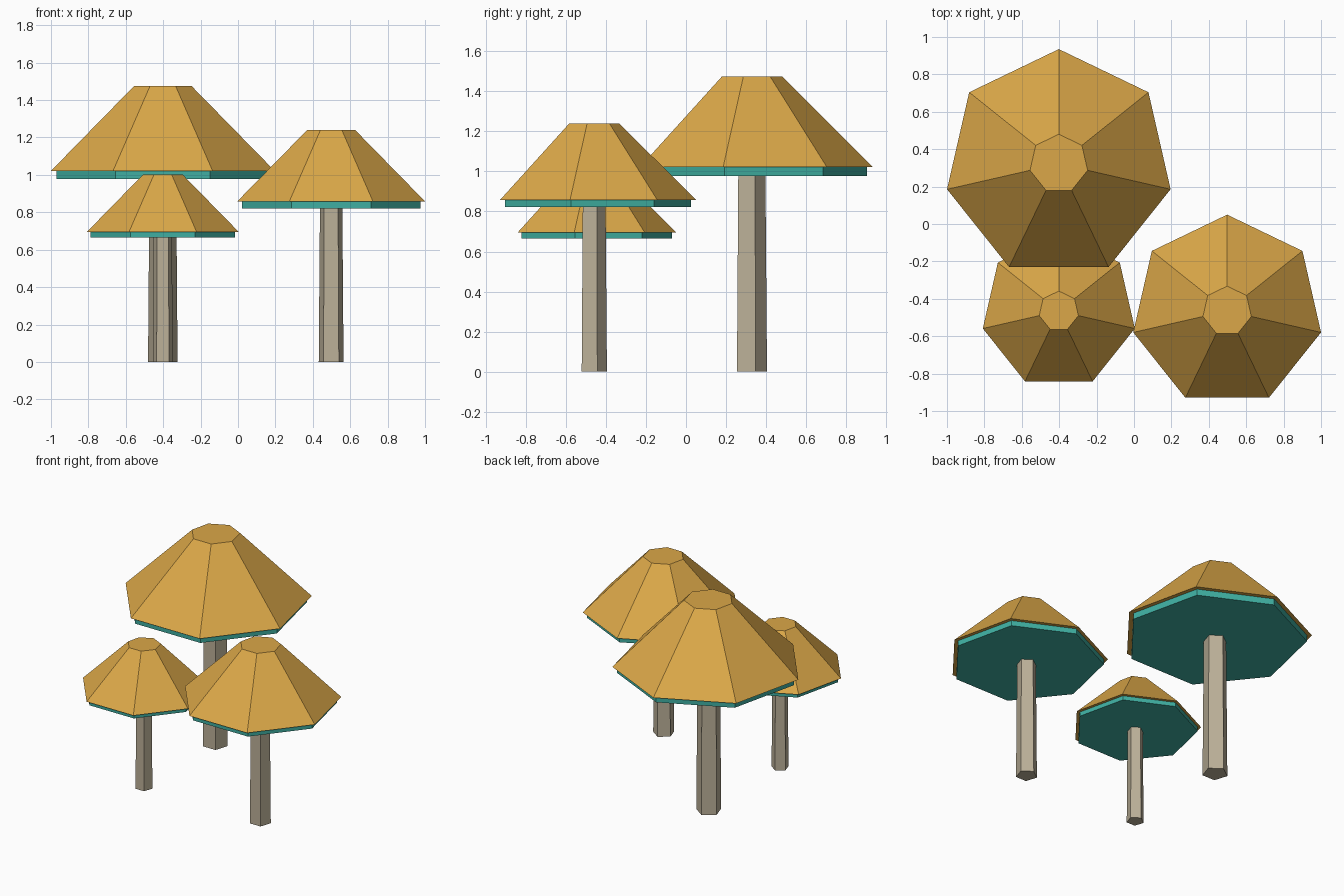
import bpy
import bmesh
from mathutils import Matrix

default = bpy.data.objects.get("Cube")
if default:
    bpy.data.objects.remove(default, do_unlink=True)


def make_material(name, rgb):
    mat = bpy.data.materials.new(name)
    mat.use_nodes = True
    colour = (*rgb, 1.0)
    mat.diffuse_color = colour
    mat.node_tree.nodes["Principled BSDF"].inputs["Base Color"].default_value = colour
    return mat


CAP = make_material("golden orange", (0.71, 0.39, 0.065))
GILL = make_material("teal", (0.05, 0.43, 0.36))
STEM = make_material("pale taupe", (0.50, 0.435, 0.315))


def frustum(name, sides, r_bottom, r_top, z0, z1, mat, location, scale):
    """Flat-shaded tapered prism with one corner pointing to the back."""
    bm = bmesh.new()
    bmesh.ops.create_cone(bm, cap_ends=True, segments=sides,
                          radius1=r_bottom, radius2=r_top, depth=z1 - z0,
                          matrix=Matrix.Translation((0, 0, (z0 + z1) / 2)))
    # Turn the corner that is furthest round to +y
    corner = max(bm.verts, key=lambda v: (v.co.z < (z0 + z1) / 2, v.co.y))
    turn = corner.co.xy.angle_signed((0, 1))
    bmesh.ops.rotate(bm, verts=bm.verts, matrix=Matrix.Rotation(-turn, 3, 'Z'))
    bmesh.ops.scale(bm, verts=bm.verts, vec=(scale, scale, scale))
    mesh = bpy.data.meshes.new(name)
    bm.to_mesh(mesh)
    bm.free()
    mesh.materials.append(mat)
    obj = bpy.data.objects.new(name, mesh)
    obj.location = (*location, 0)
    bpy.context.collection.objects.link(obj)
    return obj


def mushroom(label, location, scale):
    # Five-sided stem, seven-sided gill plate and cap
    frustum(label + "_stem", 5, 0.083, 0.075, 0, 0.978, STEM, location, scale)
    frustum(label + "_gills", 7, 0.582, 0.582, 0.978, 1.022, GILL, location, scale)
    frustum(label + "_cap", 7, 0.613, 0.158, 1.022, 1.475, CAP, location, scale)


mushroom("large", (-0.402, 0.322), 1.0)
mushroom("medium", (0.498, -0.465), 0.84)
mushroom("small", (-0.402, -0.466), 0.68)
